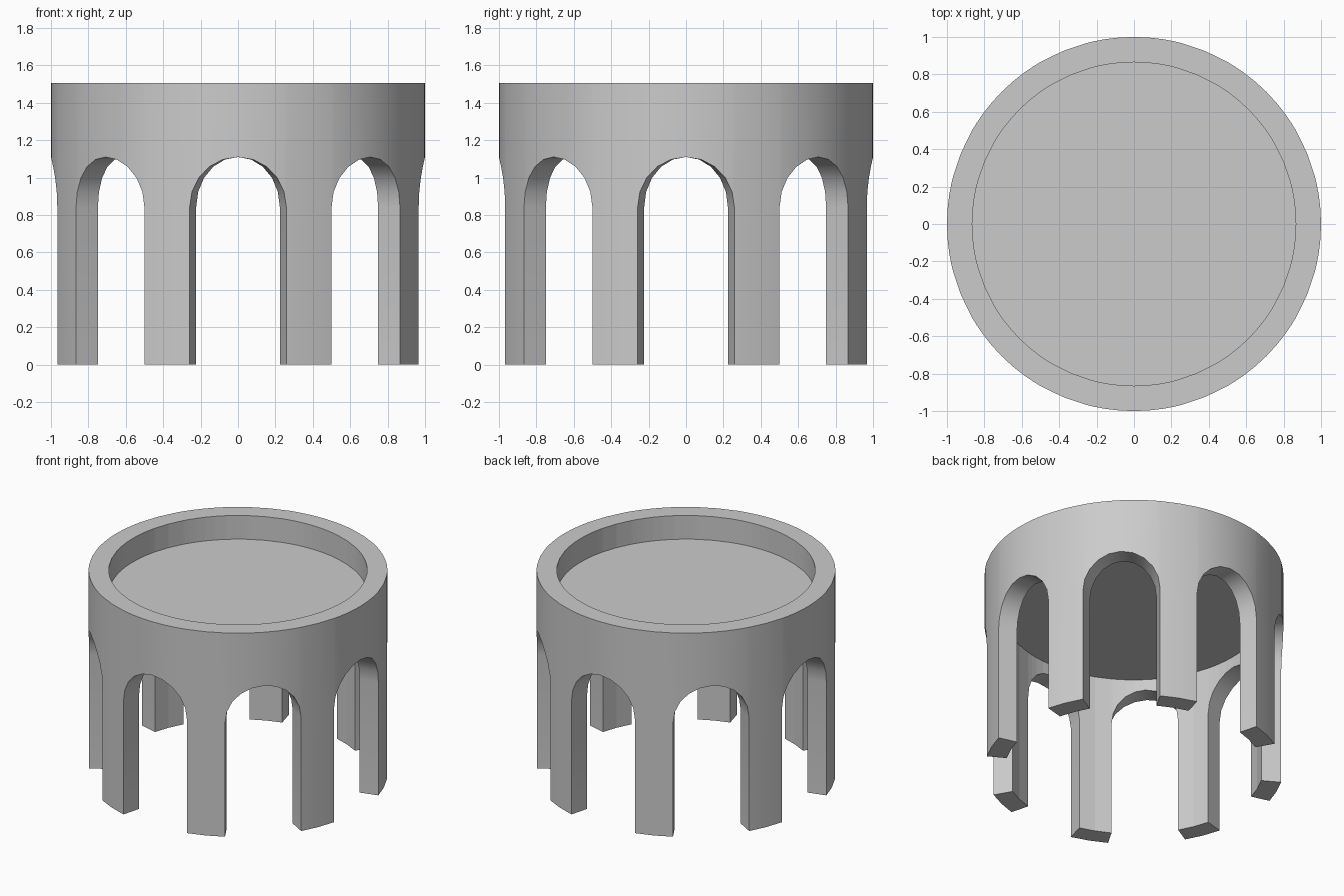
import bpy, bmesh, math

if "Cube" in bpy.data.objects:
    bpy.data.objects.remove(bpy.data.objects["Cube"])

R_OUT, R_IN, TOP = 1.0, 0.865, 1.505
SPRING, RISE, HALF = 0.84, 0.27, math.radians(15)
BAYS, ARCH_SEGS = 8, 10


def finish(bm, name):
    bmesh.ops.recalc_face_normals(bm, faces=bm.faces)
    mesh = bpy.data.meshes.new(name)
    bm.to_mesh(mesh)
    bm.free()
    obj = bpy.data.objects.new(name, mesh)
    bpy.context.collection.objects.link(obj)
    return obj


# Arcade ring: outer skin of arches and piers, thickened toward the axis
bm = bmesh.new()


def panel(a0, a1, low0, low1, high):
    pts = [(a0, low0), (a1, low1), (a1, high), (a0, high)]
    bm.faces.new([bm.verts.new((R_OUT * math.cos(a), R_OUT * math.sin(a), z)) for a, z in pts])


for bay in range(BAYS):
    mid = bay * math.tau / BAYS
    # spandrel above the round arch
    arch = []
    for k in range(ARCH_SEGS + 1):
        t = math.pi * k / ARCH_SEGS
        arch.append((mid - HALF * math.cos(t), SPRING + RISE * math.sin(t)))
    for (a0, z0), (a1, z1) in zip(arch, arch[1:]):
        panel(a0, a1, z0, z1, TOP)
    # pier between this arch and the next
    for s in range(2):
        a0 = mid + HALF + s * HALF / 2
        a1 = a0 + HALF / 2
        panel(a0, a1, 0, 0, SPRING)
        panel(a0, a1, SPRING, SPRING, TOP)

bmesh.ops.remove_doubles(bm, verts=bm.verts, dist=1e-4)
new = bmesh.ops.extrude_face_region(bm, geom=bm.faces[:], use_keep_orig=True)["geom"]
for v in new:
    if isinstance(v, bmesh.types.BMVert):
        v.co.x *= R_IN
        v.co.y *= R_IN
ring = finish(bm, "arcade_ring")

# Recessed floor disc
bm = bmesh.new()
bmesh.ops.create_cone(bm, cap_ends=True, segments=64, radius1=0.87, radius2=0.87, depth=0.14)
bmesh.ops.translate(bm, verts=bm.verts, vec=(0, 0, 1.26))
finish(bm, "floor_disc")

# Smooth outer wall, faceted inside
bpy.context.view_layer.objects.active = ring
ring.select_set(True)
bpy.ops.object.shade_smooth_by_angle(angle=math.radians(30))
for p in ring.data.polygons:
    if p.center.x * p.normal.x + p.center.y * p.normal.y < -0.5:
        p.use_smooth = False
